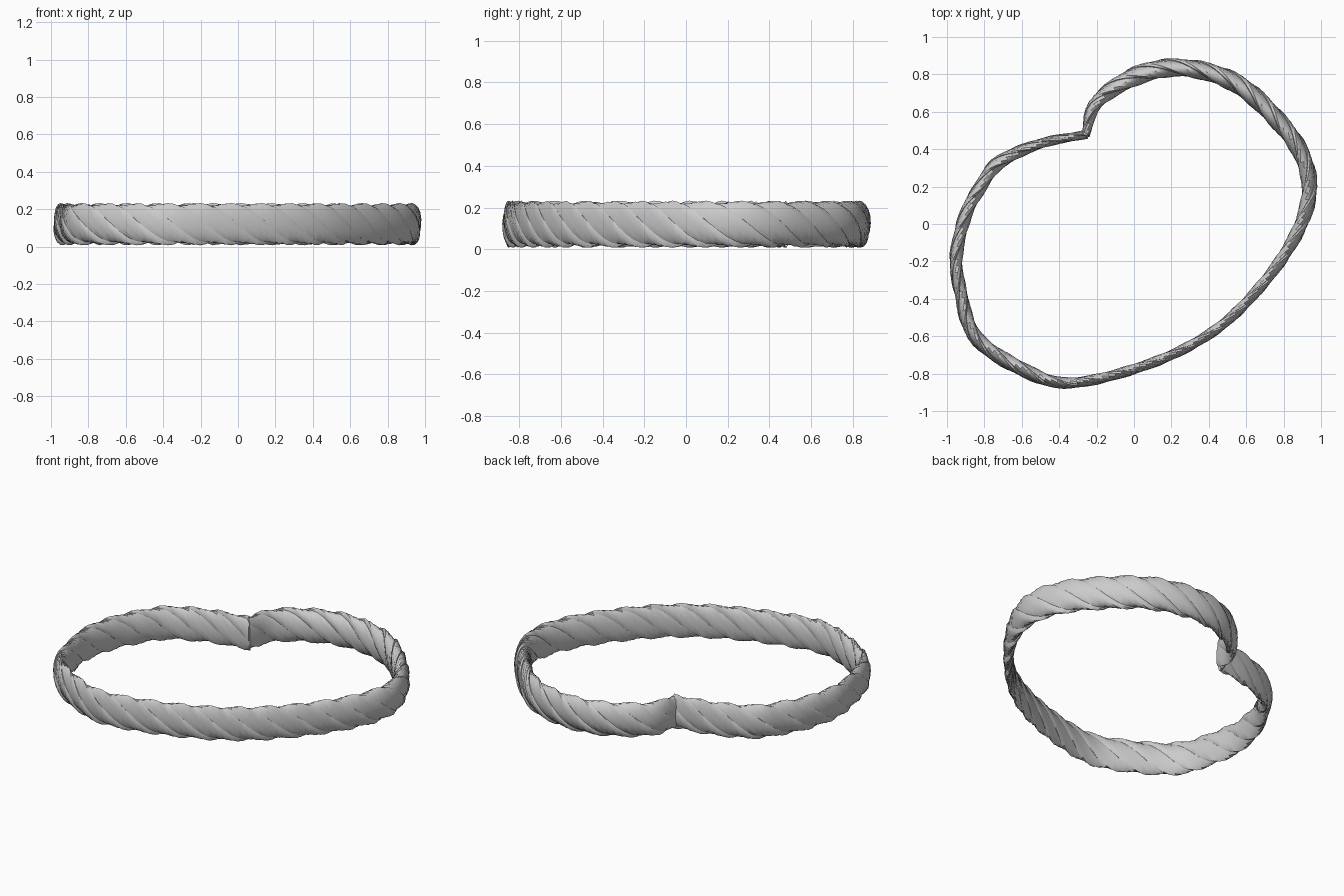
import bpy, bmesh, math
from mathutils import Vector

if "Cube" in bpy.data.objects:
    bpy.data.objects.remove(bpy.data.objects["Cube"])

grey = bpy.data.materials.new("pale grey")
grey.use_nodes = True
grey.diffuse_color = (0.6, 0.6, 0.6, 1)
grey.node_tree.nodes["Principled BSDF"].inputs["Base Color"].default_value = (0.6, 0.6, 0.6, 1)

# Heart outline from the notch round to the notch: x, y, half thickness
PATH = [(-.26, .47, .025), (-.2, .65, .04), (.02, .795, .055), (.27, .835, .052),
        (.55, .75, .055), (.79, .53, .052), (.91, .34, .048), (.935, .15, .045),
        (.86, -.07, .038), (.68, -.33, .032), (.43, -.57, .03), (.09, -.745, .03),
        (-.34, -.85, .032), (-.61, -.77, .042), (-.85, -.6, .042), (-.93, -.35, .038),
        (-.95, -.17, .038), (-.9, .05, .038), (-.82, .2, .038), (-.72, .33, .04),
        (-.5, .43, .03), (-.25, .48, .025)]
MID_Z, HALF_H = 0.12, 0.116
STRANDS, PITCH, SIDES, STEPS = 4, 0.68, 10, 160


def smooth_path(points, per=16):
    """Pass a Catmull-Rom curve through the points."""
    pts = [Vector(p) for p in points]
    pts = [2 * pts[0] - pts[1]] + pts + [2 * pts[-1] - pts[-2]]
    out = []
    for a, b, c, d in zip(pts, pts[1:], pts[2:], pts[3:]):
        for i in range(per):
            t = i / per
            out.append(0.5 * (2 * b + (c - a) * t + (2 * a - 5 * b + 4 * c - d) * t * t
                              + (3 * b - a - 3 * c + d) * t ** 3))
    return out + [pts[-2]]


def resample(points, count):
    """Space samples evenly along the path; return samples and length."""
    dist = [0]
    for a, b in zip(points, points[1:]):
        dist.append(dist[-1] + (b - a).xy.length)
    out, j = [], 0
    for i in range(count + 1):
        s = dist[-1] * i / count
        while j < len(points) - 2 and dist[j + 1] < s:
            j += 1
        t = (s - dist[j]) / (dist[j + 1] - dist[j])
        out.append(points[j].lerp(points[j + 1], t))
    return out, dist[-1]


samples, length = resample(smooth_path(PATH), STEPS)


def make_strand(index):
    """Sweep one flattened strand that winds round the heart path."""
    bm = bmesh.new()
    rings = []
    for i, p in enumerate(samples):
        run = samples[min(i + 1, STEPS)] - samples[max(i - 1, 0)]
        out = Vector((-run.y, run.x, 0)).normalized()
        turn = math.tau * (length * i / STEPS / PITCH + index / STRANDS)
        ring = []
        for k in range(SIDES):
            a = math.tau * k / SIDES
            # leaf section: sharp leading edge that laps over the next strand
            r = 0.5 + 0.42 * math.cos(a)
            side = 0.62 * math.sin(a) + 0.16 * math.cos(a)
            u = r * math.cos(turn) - side * math.sin(turn)
            v = r * math.sin(turn) + side * math.cos(turn)
            ring.append(bm.verts.new(Vector((p.x, p.y, MID_Z)) + out * (u * p.z)
                                     + Vector((0, 0, v * HALF_H))))
        rings.append(ring)
    for a, b in zip(rings, rings[1:]):
        for k in range(SIDES):
            n = (k + 1) % SIDES
            bm.faces.new((a[k], a[n], b[n], b[k]))
    bm.faces.new(rings[0])
    bm.faces.new(rings[-1])
    bmesh.ops.recalc_face_normals(bm, faces=bm.faces[:])
    mesh = bpy.data.meshes.new(f"rope_strand_{index + 1}")
    bm.to_mesh(mesh)
    bm.free()
    mesh.materials.append(grey)
    ob = bpy.data.objects.new(mesh.name, mesh)
    bpy.context.collection.objects.link(ob)
    return ob


strands = [make_strand(i) for i in range(STRANDS)]
bpy.ops.object.select_all(action='DESELECT')
for ob in strands:
    ob.select_set(True)
bpy.context.view_layer.objects.active = strands[0]
bpy.ops.object.shade_smooth_by_angle(angle=math.radians(40))
